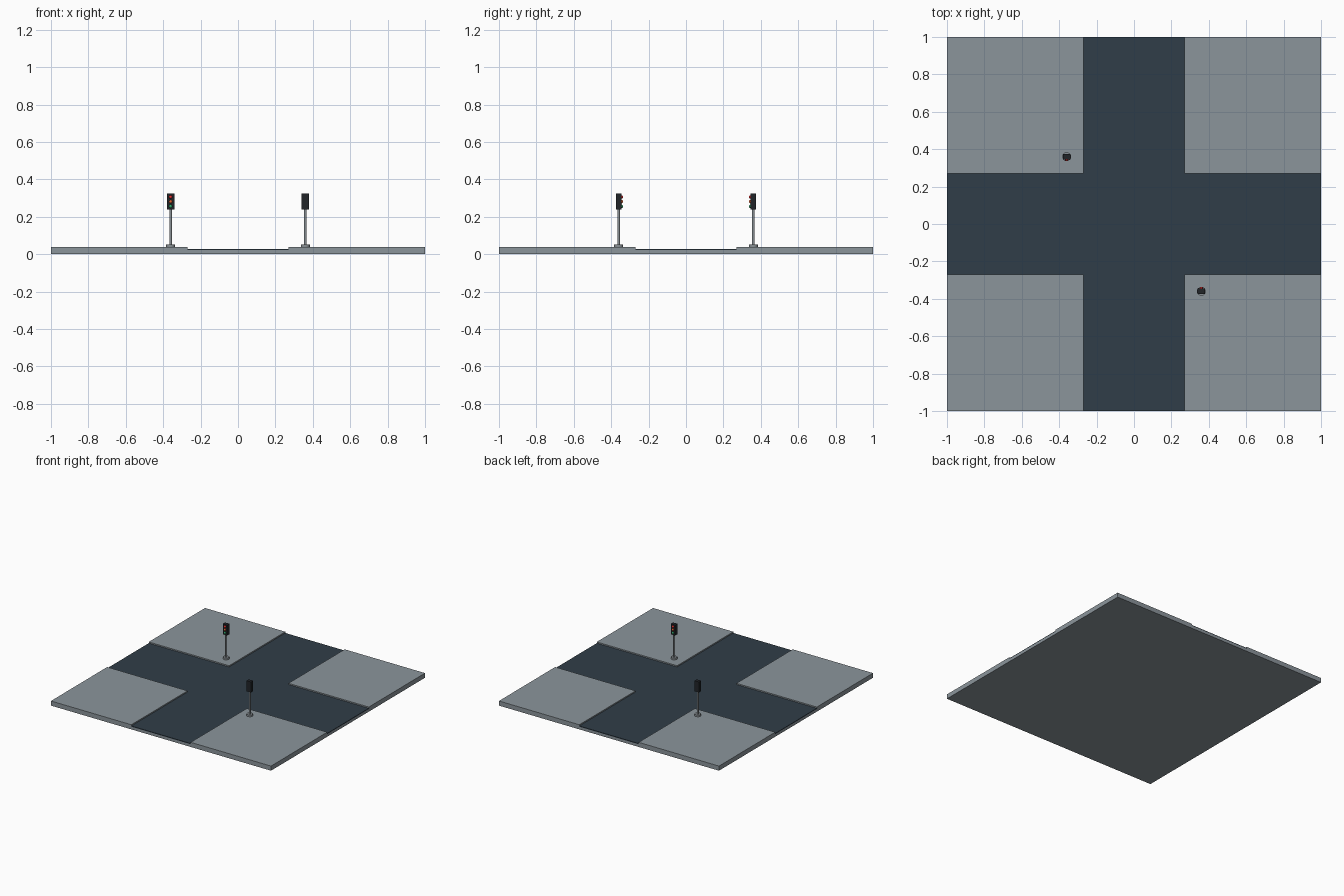
import bpy
from math import pi
from mathutils import Matrix, Vector

if "Cube" in bpy.data.objects:
    bpy.data.objects.remove(bpy.data.objects["Cube"])


def material(name, rgb):
    m = bpy.data.materials.new(name)
    m.diffuse_color = (*rgb, 1)
    m.use_nodes = True
    m.node_tree.nodes["Principled BSDF"].inputs["Base Color"].default_value = m.diffuse_color
    return m


ASPHALT = material("asphalt", (0.03, 0.048, 0.065))
PAVING = material("paving", (0.26, 0.30, 0.33))
BLACK = material("black", (0.015, 0.018, 0.022))
STEEL = material("steel", (0.25, 0.28, 0.3))
RED = material("red", (0.8, 0.03, 0.03))
AMBER = material("amber", (0.75, 0.12, 0.03))
GREEN = material("green", (0.03, 0.4, 0.15))


def box(name, x, y, z, mat=None):
    """Box given by (min, max) on each axis."""
    bpy.ops.mesh.primitive_cube_add(size=1)
    o = bpy.context.object
    o.name = name
    o.data.transform(Matrix.LocRotScale(
        Vector([(a + b) / 2 for a, b in (x, y, z)]), None,
        Vector([b - a for a, b in (x, y, z)])))
    if mat:
        o.data.materials.append(mat)
    return o


def cylinder(name, r, z0, z1, mat, sides=16):
    bpy.ops.mesh.primitive_cylinder_add(radius=r, depth=z1 - z0, vertices=sides)
    o = bpy.context.object
    o.name = name
    o.data.transform(Matrix.Translation((0, 0, (z0 + z1) / 2)))
    o.data.materials.append(mat)
    bpy.ops.object.shade_smooth_by_angle()
    return o


def lens(name, z, mat):
    bpy.ops.mesh.primitive_uv_sphere_add(radius=0.009, segments=16, ring_count=8)
    o = bpy.context.object
    o.name = name
    o.data.transform(Matrix.Translation((0, -0.015, z)))
    o.data.materials.append(mat)
    bpy.ops.object.shade_smooth_by_angle()
    return o


def traffic_light(x, y, turn):
    parts = [
        cylinder("light_foot", 0.024, 0.036, 0.053, STEEL),
        cylinder("light_pole", 0.007, 0.05, 0.245, STEEL),
        box("light_head", (-0.02, 0.02), (-0.015, 0.015), (0.238, 0.324), BLACK),
        lens("red_lens", 0.306, RED),
        lens("amber_lens", 0.281, AMBER),
        lens("green_lens", 0.256, GREEN),
    ]
    place = Matrix.Translation((x, y, 0)) @ Matrix.Rotation(turn, 4, "Z")
    for p in parts:
        p.data.transform(place)


# ground slab and the two crossing roads
W = 0.27
box("ground_slab", (-1, 1), (-1, 1), (0, 0.022), PAVING)
box("road_across", (-1, 1), (-W, W), (0.022, 0.028), ASPHALT)
box("road_front", (-W, W), (-1, -W), (0.022, 0.028), ASPHALT)
box("road_back", (-W, W), (W, 1), (0.022, 0.028), ASPHALT)

# raised corner pavements
for sx in (-1, 1):
    for sy in (-1, 1):
        box("pavement", sorted((sx * W, sx)), sorted((sy * W, sy)),
            (0.022, 0.038), PAVING)

# lights on opposite corners, facing the crossing
traffic_light(-0.36, 0.36, 0)
traffic_light(0.36, -0.36, pi)
